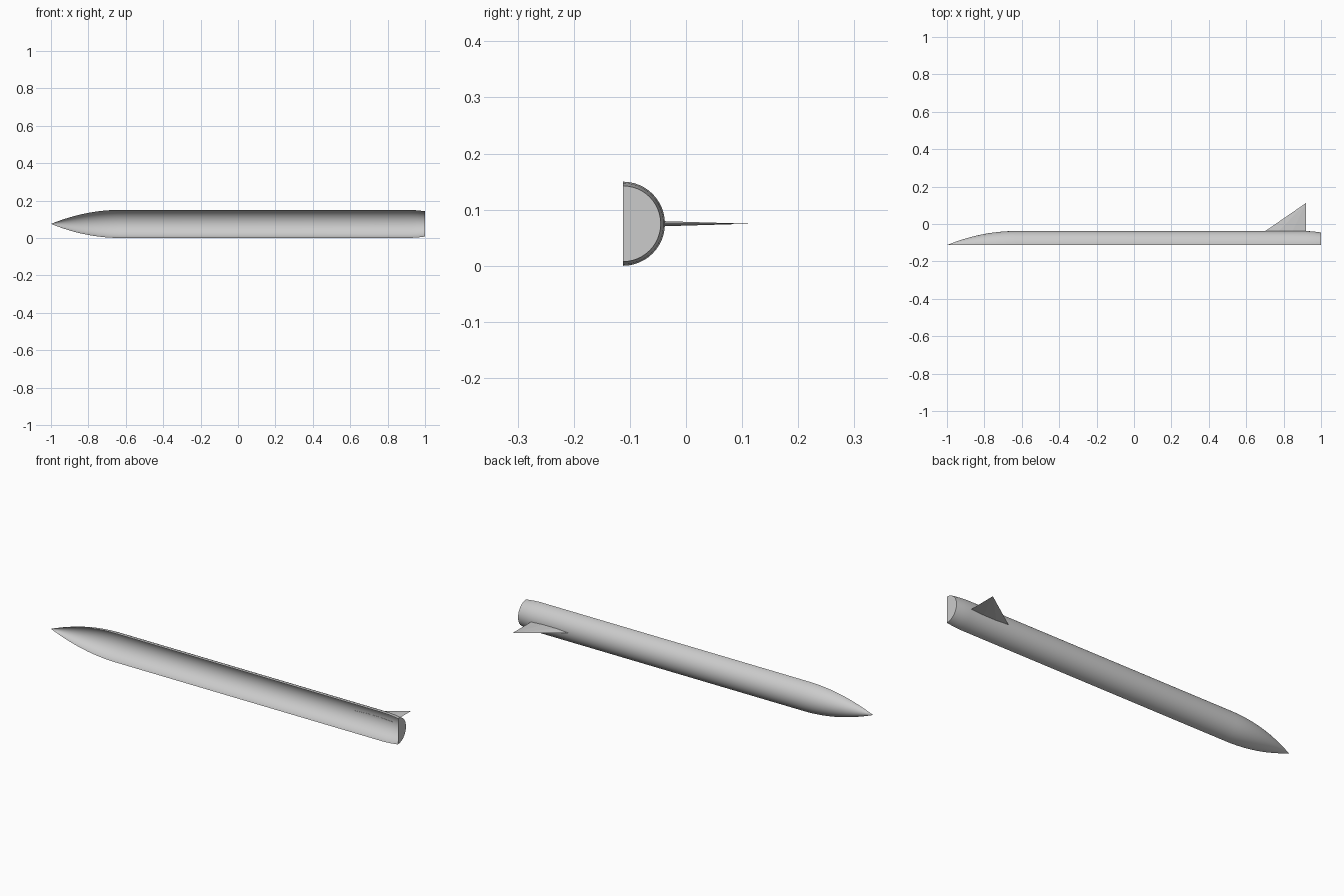
import bpy
import bmesh
import math

cube = bpy.data.objects.get("Cube")
if cube:
    bpy.data.objects.remove(cube, do_unlink=True)

RADIUS = 0.075
AXIS_Y = -0.1125
AXIS_Z = RADIUS
NOSE_LENGTH = 0.37
SIDES = 24

grey = bpy.data.materials.new("light_grey")
grey.use_nodes = True
colour = (0.6, 0.6, 0.6, 1)
grey.diffuse_color = colour
grey.node_tree.nodes["Principled BSDF"].inputs["Base Color"].default_value = colour


def make_object(name, bm, smooth_angle):
    mesh = bpy.data.meshes.new(name)
    bm.to_mesh(mesh)
    bm.free()
    mesh.materials.append(grey)
    obj = bpy.data.objects.new(name, mesh)
    bpy.context.collection.objects.link(obj)
    bpy.ops.object.select_all(action="DESELECT")
    obj.select_set(True)
    bpy.context.view_layer.objects.active = obj
    bpy.ops.object.shade_smooth_by_angle(angle=math.radians(smooth_angle))
    return obj


# Half body shell: curved nose, straight tube, tapered tail, open at the front
profile = []
for i in range(1, 13):
    t = i / 12
    profile.append((-1 + NOSE_LENGTH * t, RADIUS * (1 - (1 - t) ** 2)))
profile += [(0.92, RADIUS), (0.96, 0.0725), (1.0, 0.0675)]

bm = bmesh.new()
tip = bm.verts.new((-1, AXIS_Y, AXIS_Z))
rings = []
for x, r in profile:
    ring = []
    for k in range(SIDES + 1):
        a = math.pi * k / SIDES
        ring.append(bm.verts.new((x, AXIS_Y + r * math.sin(a), AXIS_Z - r * math.cos(a))))
    rings.append(ring)
for k in range(SIDES):
    bm.faces.new((tip, rings[0][k], rings[0][k + 1]))
    for a, b in zip(rings, rings[1:]):
        bm.faces.new((a[k], b[k], b[k + 1], a[k + 1]))
# Flat tail end
bm.faces.new(rings[-1])
bmesh.ops.recalc_face_normals(bm, faces=bm.faces)
# Keep the skin facing away from the axis
side = max(bm.faces, key=lambda f: f.calc_center_median().y)
if side.normal.y < 0:
    bmesh.ops.reverse_faces(bm, faces=bm.faces)
make_object("body_shell", bm, 35)

# Swept tail fin: thin faceted section narrowing to a point
LEAD, TRAIL, HALF = 0.70, 0.92, 0.0045
chord = TRAIL - LEAD
section = [(LEAD, 0), (LEAD + chord * 0.33, -HALF), (LEAD + chord * 0.67, -HALF),
           (TRAIL, 0), (LEAD + chord * 0.67, HALF), (LEAD + chord * 0.33, HALF)]
bm = bmesh.new()
root = [bm.verts.new((x, -0.039, AXIS_Z + z)) for x, z in section]
fin_tip = bm.verts.new((TRAIL, 0.1125, AXIS_Z))
for i, v in enumerate(root):
    bm.faces.new((v, root[(i + 1) % len(root)], fin_tip))
bm.faces.new(root[::-1])
bmesh.ops.recalc_face_normals(bm, faces=bm.faces)
make_object("tail_fin", bm, 1)
